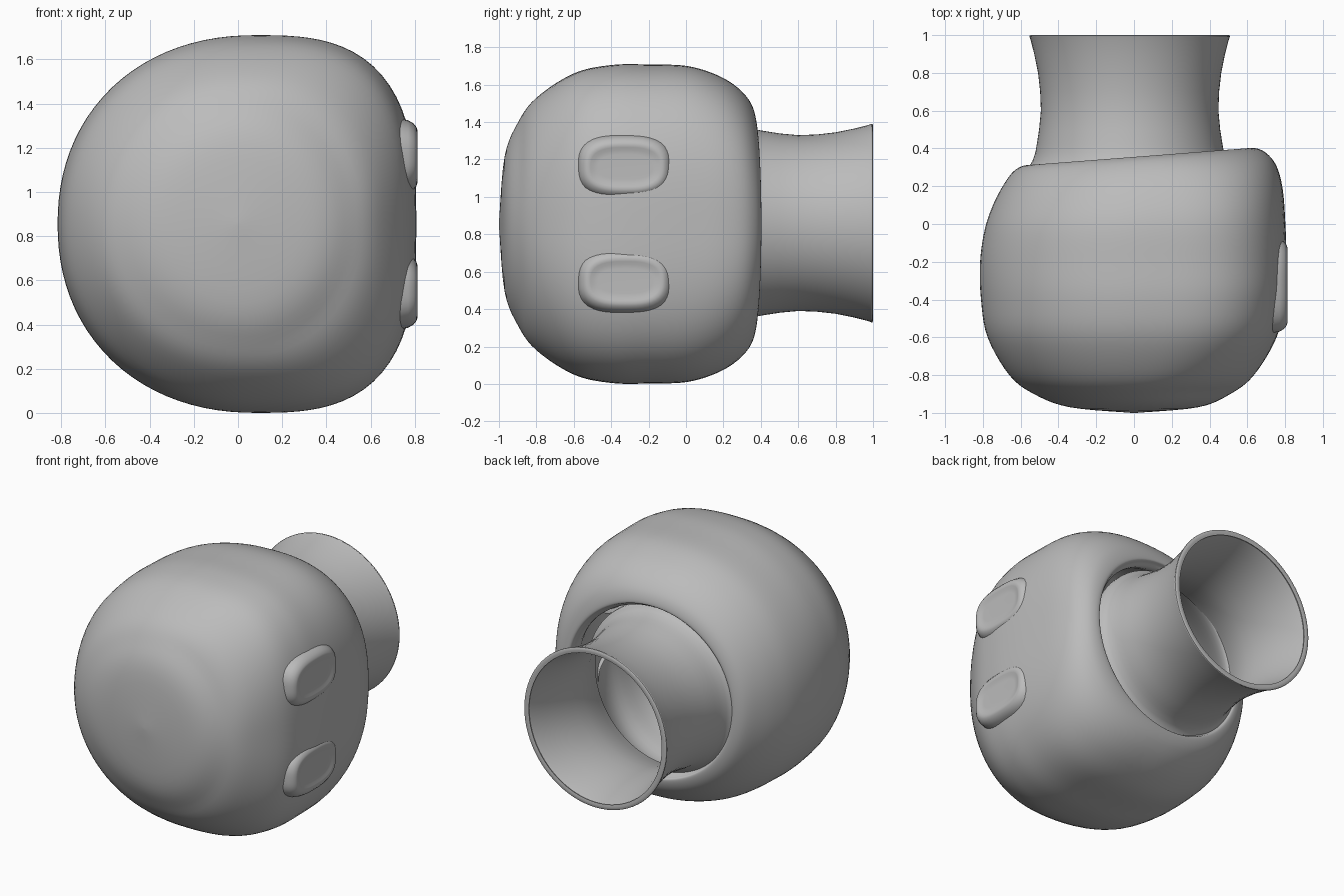
import bpy, math

if "Cube" in bpy.data.objects:
    bpy.data.objects.remove(bpy.data.objects["Cube"])

grey = bpy.data.materials.new("plain grey")
grey.diffuse_color = (0.5, 0.5, 0.5, 1)
grey.use_nodes = True
grey.node_tree.nodes["Principled BSDF"].inputs["Base Color"].default_value = grey.diffuse_color
CZ = 0.855  # height of the shared axis


def smooth_rows(rows, steps):
    """Catmull-Rom interpolation through rows of section values."""
    out = []
    for i in range(len(rows) - 1):
        p = [rows[max(0, min(len(rows) - 1, i + k))] for k in (-1, 0, 1, 2)]
        for s in range(steps):
            t = s / steps
            out.append([0.5 * (2 * b + (c - a) * t + (2 * a - 5 * b + 4 * c - d) * t * t
                               + (3 * b - a - 3 * c + d) * t ** 3)
                        for a, b, c, d in zip(*p)])
    return out + [list(rows[-1])]


def loft(name, rings, cap_start=False, cap_end=False, closed=False, angle=50):
    """Skin a list of equal-length point rings."""
    n, m = len(rings[0]), len(rings)
    verts = [v for r in rings for v in r]
    faces = []
    for i in range(m if closed else m - 1):
        a, b = i * n, (i + 1) % m * n
        faces += [(a + j, a + (j + 1) % n, b + (j + 1) % n, b + j) for j in range(n)]
    if cap_start:
        faces.append(tuple(reversed(range(n))))
    if cap_end:
        faces.append(tuple(range((m - 1) * n, m * n)))
    me = bpy.data.meshes.new(name)
    me.from_pydata(verts, [], faces)
    me.materials.append(grey)
    ob = bpy.data.objects.new(name, me)
    bpy.context.collection.objects.link(ob)
    bpy.ops.object.select_all(action='DESELECT')
    ob.select_set(True)
    bpy.context.view_layer.objects.active = ob
    bpy.ops.object.mode_set(mode='EDIT')
    bpy.ops.mesh.select_all(action='SELECT')
    bpy.ops.mesh.normals_make_consistent(inside=False)
    bpy.ops.object.mode_set(mode='OBJECT')
    bpy.ops.object.shade_smooth_by_angle(angle=math.radians(angle))
    return ob


def oval(n, e_left, e_right):
    """Unit superellipse points; the two halves may differ in squareness."""
    for j in range(n):
        c, s = math.cos(2 * math.pi * j / n), math.sin(2 * math.pi * j / n)
        e = e_right if c > 0 else e_left
        r = (abs(c) ** e + abs(s) ** e) ** (-1 / e)
        yield c * r, s * r


def body_ring(row):
    """Body section: larger sections are squarer on the right, rear ones are slanted."""
    y, left, right, h = row
    square = max(0, (h - .57) / .283)
    cx = .053 * min(h, .57) + .05 * square
    t = min(1, max(0, (y + .3) / .63))
    slant = .077 * t * t * (3 - 2 * t)
    pts = []
    for c, s in oval(96, 2 + .15 * square, 2 + .9 * square):
        x = cx + c * (right - cx if c > 0 else cx + left)
        pts.append((x, y + slant * x, CZ + h * s))
    return pts


# Shell: rounded front, slanted back and rolled lip (y, left, right, half height)
shell = [
    (-1.0, .01, .01, .01), (-.97, .34, .34, .36), (-.90, .53, .51, .54),
    (-.80, .66, .635, .675), (-.60, .775, .755, .805), (-.40, .81, .797, .85),
    (-.20, .815, .807, .853), (.00, .79, .80, .845), (.15, .745, .785, .80),
    (.26, .69, .75, .735), (.33, .635, .69, .66), (.355, .575, .625, .59),
    (.335, .55, .60, .57), (.25, .545, .595, .565),
]
# Hollow: the front half again, drawn inward by the wall thickness
hollow = [(y + .08, *(max(.01, v - .075) for v in sizes)) for y, *sizes in shell[6:0:-1]]
loft("body_shell", [body_ring(r) for r in smooth_rows(shell + hollow, 5)], True, True)

# Neck: waisted open tube with a flared base seated in the opening (radius, y)
outside = [(.555, .25), (.555, .29), (.525, .315), (.505, .36), (.492, .42), (.47, .60),
           (.485, .80), (.523, .97), (.531, .99), (.525, 1.0)]
inside = [(r - .03, y - .002) for r, y in outside[::-1] if y > .4 or y == .25]
loft("neck_tube", [[(-.023 + r * c, y, CZ + .005 + r * s) for c, s in oval(80, 2, 2)]
                   for r, y in smooth_rows(outside + inside, 2)], closed=True)


def pad(name, z):
    """Oval raised pad with a slightly dished face on the right side."""
    rings = [[(x, -.325 + (.225 + grow) * c, z + (.145 + grow) * s)
              for c, s in oval(48, 2.8, 2.8)]
             for x, grow in ((.70, .035), (.77, .02), (.795, .005), (.808, -.012),
                             (.812, -.025), (.810, -.04), (.804, -.055), (.803, -.08))]
    loft(name, rings, False, True, angle=60)


# Two side pads, mirrored about the axis
for name, side in (("upper_pad", 1), ("lower_pad", -1)):
    pad(name, CZ + side * .305)
